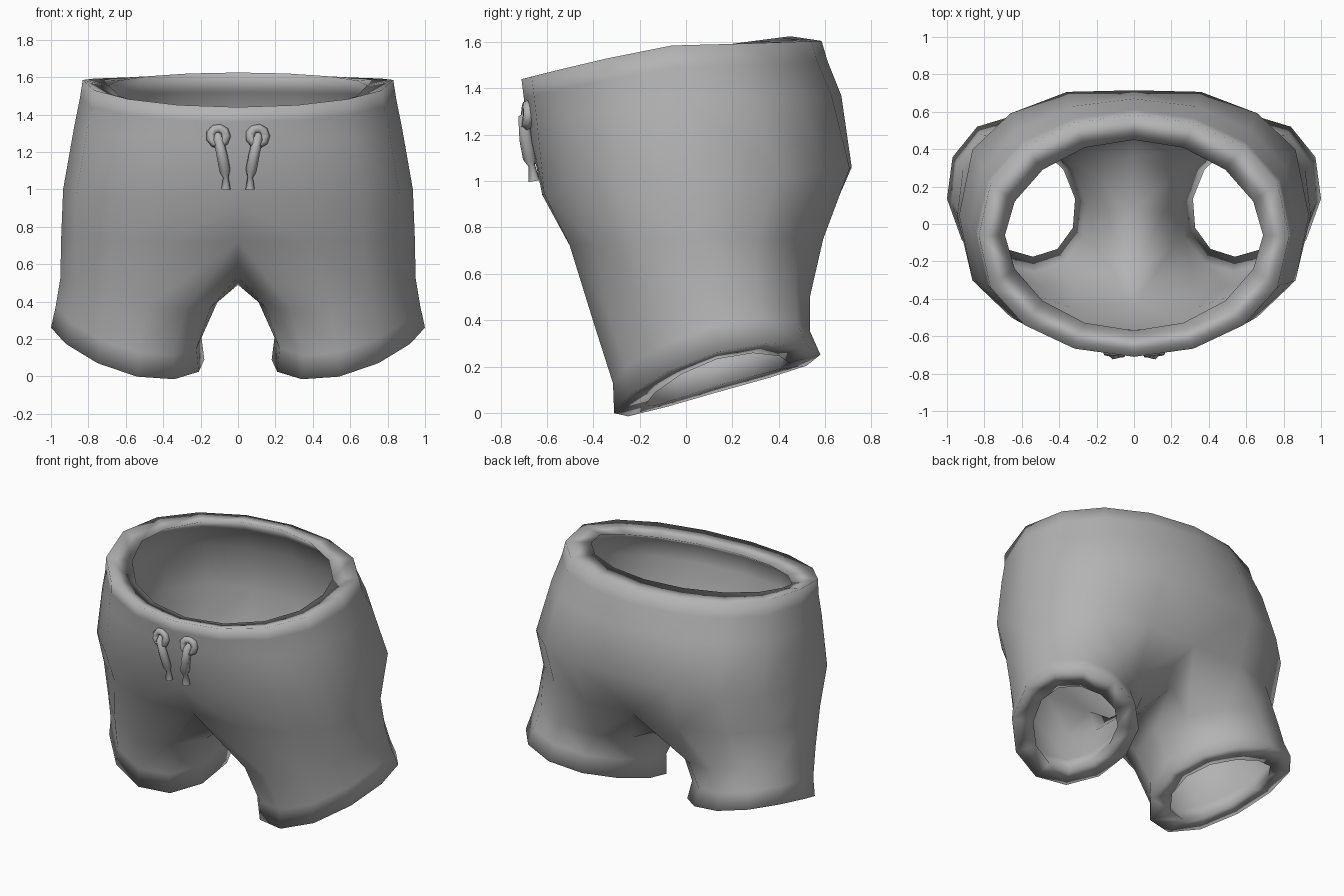
import bpy, bmesh
from math import sin, cos, pi, radians

cube = bpy.data.objects.get("Cube")
if cube:
    bpy.data.objects.remove(cube)

# Single fabric colour
fabric = bpy.data.materials.new("grey_fabric")
fabric.use_nodes = True
grey = (0.45, 0.45, 0.45, 1)
fabric.diffuse_color = grey
fabric.node_tree.nodes["Principled BSDF"].inputs["Base Color"].default_value = grey


def finish(obj):
    obj.data.materials.clear()
    obj.data.materials.append(fabric)
    for poly in obj.data.polygons:
        poly.use_smooth = True


def torso_ring(bm, width, front, back, z_front, z_side, z_back, power=0.88, cleft=0):
    """Half ring from the front centre round the +x side to the back centre."""
    ring = []
    mid, depth = (front + back) / 2, (back - front) / 2
    for k in range(9):
        t = pi * k / 8
        c = -cos(t)
        squared = abs(c) ** power * (1 if c > 0 else -1)
        z_end = z_back if c > 0 else z_front
        inset = cleft * squared if k in (0, 8) else 0
        x = 0 if k in (0, 8) else width * sin(t)
        ring.append(bm.verts.new((x, mid + depth * squared - inset,
                                  z_side + (z_end - z_side) * abs(c))))
    return ring


def leg_ring(bm, cx, cy, cz, a, b, shear, tilt_x, tilt_y, bow):
    """Closed tilted oval, its vertices lined up with the torso rings."""
    ring = []
    for k in range(12):
        t = radians(30 * k - 30)
        dx, dy = a * sin(t) - shear * cos(t), -b * cos(t)
        z = cz + tilt_x * dx + tilt_y * dy + bow * sin(t) ** 2
        ring.append(bm.verts.new((cx + dx, cy + dy, z)))
    return ring


def loft(bm, rings, closed, flip=False):
    for top, low in zip(rings, rings[1:]):
        n = len(top)
        for k in range(n if closed else n - 1):
            j = (k + 1) % n
            quad = (top[k], low[k], low[j], top[j])
            bm.faces.new(quad[::-1] if flip else quad)


def shell(bm, rim, wall, hem, flip):
    """One cloth layer, set in by wall (by hem at the leg opening)."""
    w = wall
    torso = [
        rim,
        torso_ring(bm, 0.845 - w, -0.70 + w, 0.61 - w, 1.36, 1.49, 1.52),
        torso_ring(bm, 0.875 - w, -0.685 + w, 0.67 - w, 1.25, 1.34, 1.37, 0.8),
        torso_ring(bm, 0.935 - w, -0.65 + w, 0.745 - w, 0.94, 1.0, 1.06, 0.72, 0.03),
        torso_ring(bm, 0.945 - w, -0.54 + w, 0.63 - w, 0.72, 0.75, 0.75, 0.85, 0.05),
    ]
    loft(bm, torso, False, flip)
    bridge = [bm.verts.new((0, y, z + w))
              for y, z in ((0.36, 0.54), (0.08, 0.49), (-0.24, 0.53))]
    legs = [
        torso[-1] + bridge,
        leg_ring(bm, 0.53, 0.07, 0.44, 0.42 - w, 0.465 - w, 0.04, 0.15, 0.12, 0.02),
        leg_ring(bm, 0.585, 0.11, 0.24, 0.39 - w, 0.425 - w, 0.05, 0.21, 0.24, 0.05),
        leg_ring(bm, 0.59, 0.135, 0.125, 0.41 - hem, 0.445 - hem, 0.05, 0.21, 0.26, 0.05),
    ]
    loft(bm, legs, True, flip)
    return legs[-1]


# Shorts: outer cloth and lining of one half, joined at waistband and leg hem
bm = bmesh.new()
outer_rim = torso_ring(bm, 0.83, -0.71, 0.585, 1.44, 1.585, 1.605)
inner_rim = torso_ring(bm, 0.69, -0.57, 0.45, 1.41, 1.555, 1.625, 1.08)
outer_hem = shell(bm, outer_rim, 0, 0, False)
inner_hem = shell(bm, inner_rim, 0.06, 0.135, True)
loft(bm, [inner_rim, outer_rim], False)
loft(bm, [outer_hem, inner_hem], True)
mesh = bpy.data.meshes.new("shorts")
bm.to_mesh(mesh)
bm.free()
shorts = bpy.data.objects.new("shorts", mesh)
bpy.context.collection.objects.link(shorts)
finish(shorts)
shorts.modifiers.new("mirror", 'MIRROR').merge_threshold = 0.002

# Drawstring: an eyelet and a hanging cord on each side
for name, side in (("left", 1), ("right", -1)):
    bpy.ops.mesh.primitive_torus_add(
        major_segments=9, minor_segments=6, major_radius=0.042, minor_radius=0.025,
        location=(side * 0.105, -0.685, 1.285), rotation=(radians(86), 0, side * radians(6)))
    eyelet = bpy.context.object
    eyelet.name = name + "_eyelet"
    finish(eyelet)

    curve = bpy.data.curves.new(name + "_cord", 'CURVE')
    curve.dimensions = '3D'
    curve.bevel_depth = 0.03
    curve.bevel_resolution = 1
    curve.use_fill_caps = True
    path = [(0.11, -0.66, 1.3, 0.7), (0.105, -0.7, 1.27, 0.9), (0.085, -0.69, 1.18, 1),
            (0.07, -0.675, 1.1, 1), (0.065, -0.665, 1.065, 0.5), (0.065, -0.655, 1.0, 0.85)]
    spline = curve.splines.new('POLY')
    spline.points.add(len(path) - 1)
    for point, (x, y, z, r) in zip(spline.points, path):
        point.co = (side * x, y, z, 1)
        point.radius = r
    cord = bpy.data.objects.new(name + "_cord", curve)
    bpy.context.collection.objects.link(cord)
    bpy.ops.object.select_all(action='DESELECT')
    cord.select_set(True)
    bpy.context.view_layer.objects.active = cord
    bpy.ops.object.convert(target='MESH')
    finish(bpy.context.object)
